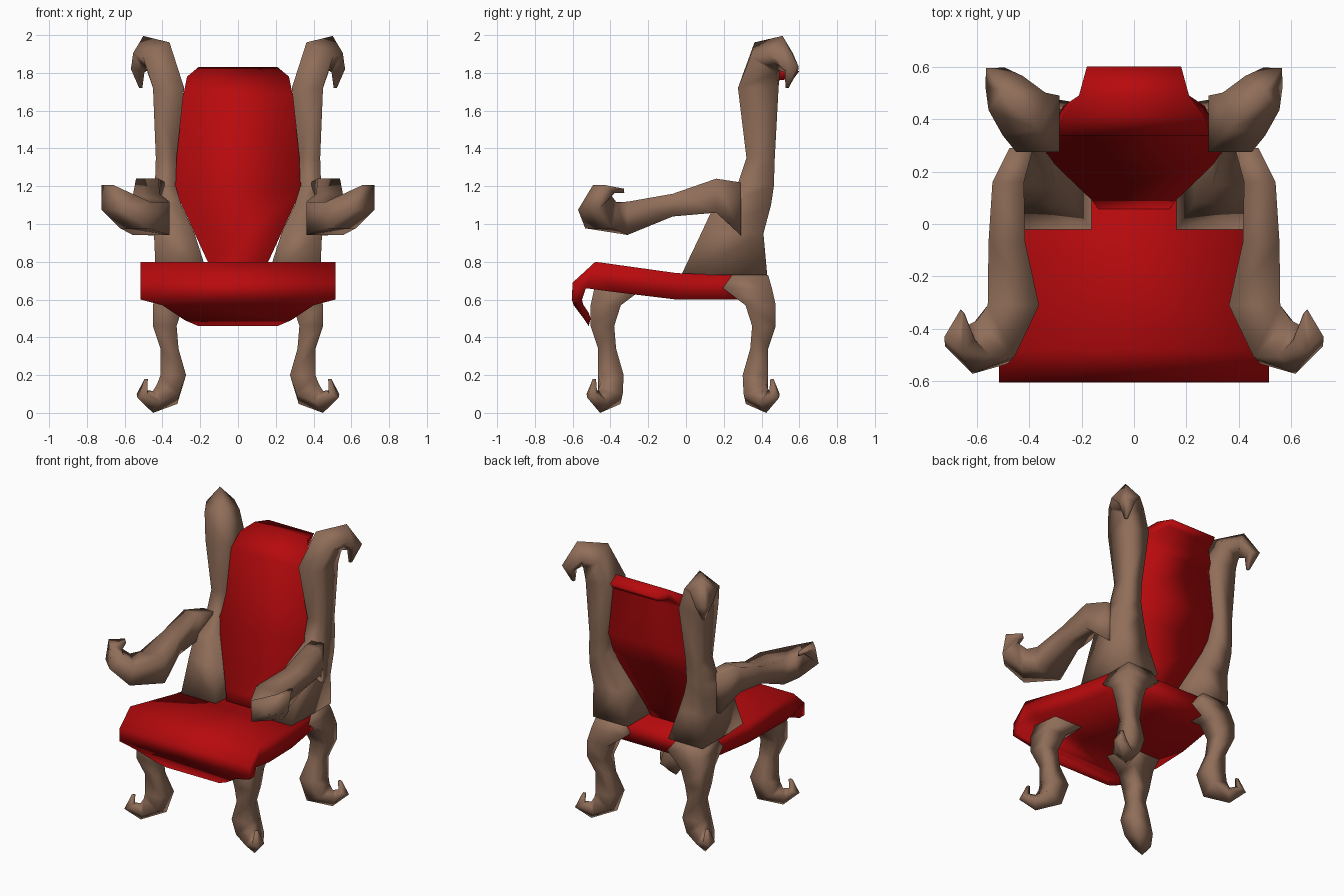
import bpy
import bmesh
import math
from mathutils import Vector

cube = bpy.data.objects.get("Cube")
if cube:
    bpy.data.objects.remove(cube)


def material(name, rgb):
    m = bpy.data.materials.new(name)
    m.use_nodes = True
    m.diffuse_color = (*rgb, 1)
    m.node_tree.nodes["Principled BSDF"].inputs["Base Color"].default_value = (*rgb, 1)
    return m


RED = material("red upholstery", (0.48, 0.003, 0.004))
WOOD = material("brown wood", (0.28, 0.155, 0.1))

X, Y, Z = Vector((1, 0, 0)), Vector((0, 1, 0)), Vector((0, 0, 1))
DIAG = (X + Y).normalized()    # direction in which horns and feet curl
SIDE = (X - Y).normalized()


def ring(center, a, b):
    """Four-sided section spanned by the half axes a and b."""
    c = Vector(center)
    return [c + a + b, c - a + b, c - a - b, c + a - b]


def box_ring(x0, x1, y0, y1, z):
    return ring(((x0 + x1) / 2, (y0 + y1) / 2, z), X * (x1 - x0) / 2, Y * (y1 - y0) / 2)


def curl_ring(x, y, z, angle, r):
    """Section tilted by an angle within the vertical diagonal plane."""
    t = math.radians(angle)
    u = DIAG * math.cos(t) + Z * math.sin(t)
    return ring((x, y, z), (u + SIDE) * r / 2, (u - SIDE) * r / 2)


def loft(name, rings, mat, place=lambda v: v):
    """Skin a list of equal rings, with closed ends and smooth shading."""
    bm = bmesh.new()
    loops = [[bm.verts.new(place(v)) for v in r] for r in rings]
    n = len(loops[0])
    for lo, hi in zip(loops, loops[1:]):
        for i in range(n):
            j = (i + 1) % n
            bm.faces.new((lo[i], lo[j], hi[j], hi[i]))
    bm.faces.new(loops[0])
    bm.faces.new(loops[-1])
    bmesh.ops.recalc_face_normals(bm, faces=bm.faces)
    for f in bm.faces:
        f.smooth = True
    mesh = bpy.data.meshes.new(name)
    bm.to_mesh(mesh)
    bm.free()
    mesh.materials.append(mat)
    bpy.context.collection.objects.link(bpy.data.objects.new(name, mesh))


def cushion(name, rows):
    """Padded sheet: outer point, inner point and half width per row."""
    loft(name, [[Vector((s * w, y, z)) for s, y, z in
                 ((-1, oy, oz), (1, oy, oz), (1, iy, iz), (-1, iy, iz))]
                for oy, oz, iy, iz, w in rows], RED)


# Seat with a rolled front lip
cushion("seat", [
    (.38, .73, .38, .6, .38), (.2, .73, .2, .6, .42), (-.05, .74, -.05, .6, .46),
    (-.48, .8, -.38, .64, .515), (-.6, .69, -.53, .66, .515), (-.605, .6, -.55, .6, .515),
    (-.595, .57, -.545, .575, .4), (-.535, .49, -.515, .53, .28), (-.515, .46, -.505, .5, .21)])

# Backrest, curved and rolled over at the top
cushion("backrest", [
    (.05, .72, .2, .72, .13), (.09, .8, .22, .8, .16), (.26, 1.18, .34, 1.18, .335),
    (.33, 1.35, .41, 1.35, .33), (.335, 1.68, .41, 1.68, .29), (.41, 1.78, .45, 1.72, .27),
    (.49, 1.83, .49, 1.76, .21), (.6, 1.81, .57, 1.77, .18)])

# Back post ending in a horn
post = [box_ring(*r) for r in (
    (.16, .435, -.025, .43, .73), (.23, .445, .08, .41, .95), (.3, .445, .15, .45, 1.1),
    (.33, .44, .27, .465, 1.2), (.325, .435, .32, .47, 1.35), (.285, .45, .275, .49, 1.72))]
post += [curl_ring(*r) for r in (
    (.42, .42, 1.88, -45, .115), (.49, .5, 1.905, -100, .092),
    (.53, .56, 1.82, -160, .052), (.515, .535, 1.72, -180, .012))]

# Leg ending in a curled foot
OFF = .025
leg = [box_ring(a, b, a + OFF, b + OFF, z) for a, b, z in (
    (.22, .41, .73), (.17, .43, .66), (.29, .45, .57),
    (.325, .45, .46), (.315, .41, .34), (.275, .41, .2))]
leg += [curl_ring(*r) for r in (
    (.375, .37, .1, 35, .092), (.45, .425, .058, 90, .058),
    (.508, .468, .1, 150, .04), (.486, .455, .18, 180, .012))]

# Armrest, bending outward and curling back at the hand
arm = [ring((x, y, z), X * w, Z * h) for x, y, z, w, h in (
    (.43, .29, 1.08, .045, .14), (.48, .16, 1.15, .06, .09),
    (.485, -.07, 1.1, .07, .06), (.46, -.31, 1.03, .098, .088))]
for x, y, z, t, w, h in ((.54, -.45, 1.045, 15, .1, .07), (.635, -.485, 1.115, 50, .075, .062),
                         (.665, -.435, 1.185, 120, .045, .042), (.655, -.335, 1.175, 170, .01, .012)):
    t = math.radians(t)
    arm.append(ring((x, y, z), DIAG * w, (Z * math.cos(t) - SIDE * math.sin(t)) * h))

for side, s in (("left", 1), ("right", -1)):
    def mirror(v, s=s):
        return Vector((s * v.x, v.y, v.z))

    def mirror_front(v, s=s):
        return Vector((s * v.x, -v.y - .03, v.z))

    loft(side + "_back_post", post, WOOD, mirror)
    loft(side + "_armrest", arm, WOOD, mirror)
    loft(side + "_back_leg", leg, WOOD, mirror)
    loft(side + "_front_leg", leg, WOOD, mirror_front)
